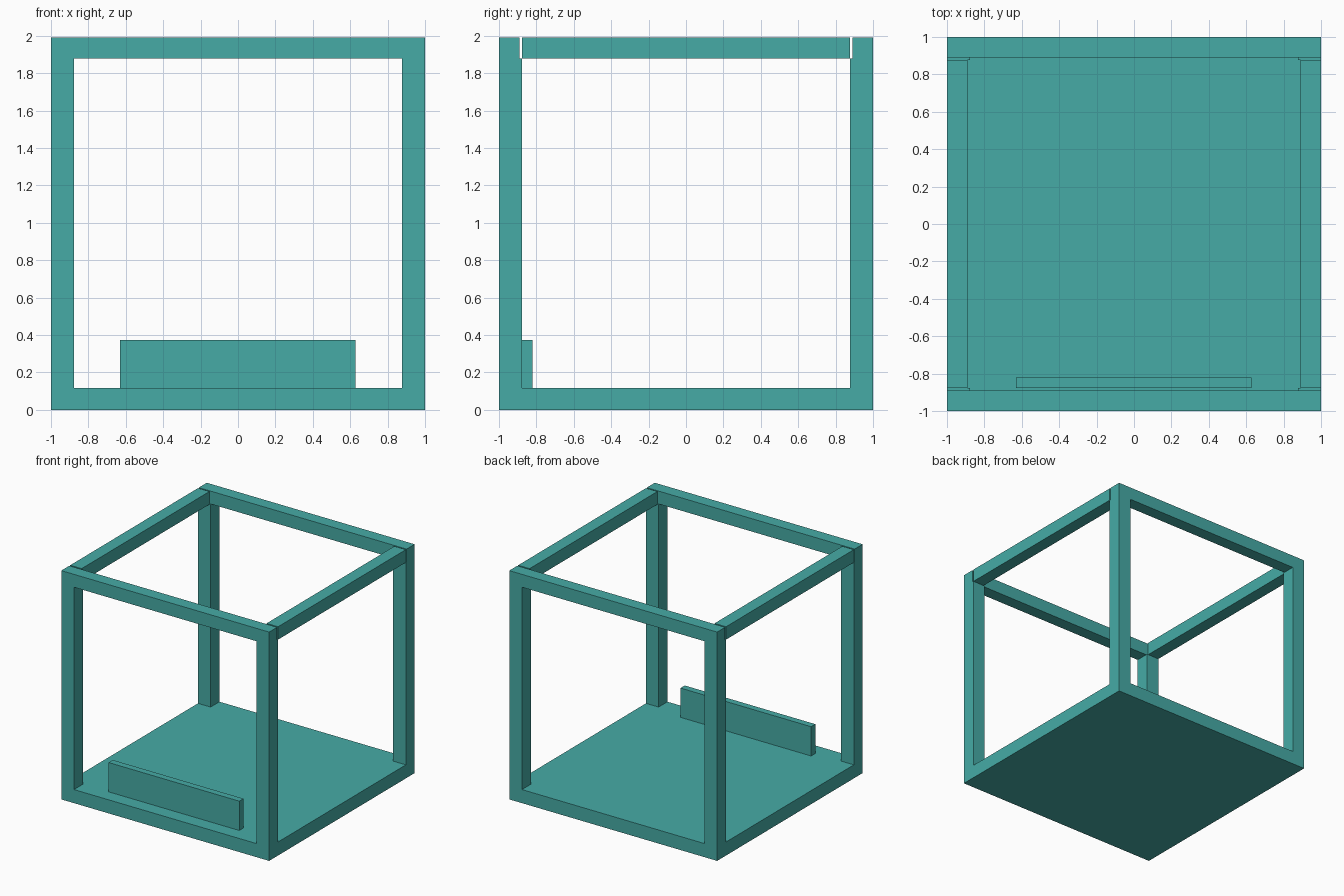
import bpy

cube = bpy.data.objects.get("Cube")
if cube:
    bpy.data.objects.remove(cube, do_unlink=True)

teal = bpy.data.materials.new("teal")
teal.use_nodes = True
colour = (0.061, 0.407, 0.381, 1)
teal.diffuse_color = colour
teal.node_tree.nodes["Principled BSDF"].inputs["Base Color"].default_value = colour

HALF = 1.0        # half width of the frame
POST = 0.122      # post thickness
RAIL = 0.11       # rail thickness
FLOOR = 0.118     # base slab height
RAIL_Z = 1.878    # underside of the top rails
TOP = 1.99


def box(name, x, y, z):
    """Axis-aligned box from (min, max) ranges."""
    ranges = (x, y, z)
    centre = [(a + b) / 2 for a, b in ranges]
    bpy.ops.mesh.primitive_cube_add(size=1, location=centre)
    obj = bpy.context.object
    obj.name = name
    obj.scale = [b - a for a, b in ranges]
    bpy.ops.object.transform_apply(location=False, rotation=False, scale=True)
    obj.data.materials.append(teal)
    return obj


def edge_range(side, thickness):
    """Range of a strip lying along the outer face on the given side."""
    return tuple(sorted((side * HALF, side * (HALF - thickness))))


# Base slab
box("base", (-HALF, HALF), (-HALF, HALF), (0, FLOOR))

# Corner posts
for sx, x_name in ((-1, "right"), (1, "left")):
    for sy, y_name in ((-1, "front"), (1, "back")):
        box(f"{y_name}_{x_name}_post", edge_range(sx, POST),
            edge_range(sy, POST), (FLOOR, RAIL_Z))

# Top rails: full width front and back, shorter ones between them on the sides
for sy, name in ((-1, "front"), (1, "back")):
    box(f"{name}_top_rail", (-HALF, HALF), edge_range(sy, RAIL), (RAIL_Z, TOP))
inner = HALF - POST
for sx, name in ((-1, "right"), (1, "left")):
    box(f"{name}_top_rail", edge_range(sx, RAIL), (-inner, inner), (RAIL_Z, TOP))

# Upright board standing on the base near the front
box("front_board", (-0.63, 0.627), (-inner, -0.82), (FLOOR, 0.373))
